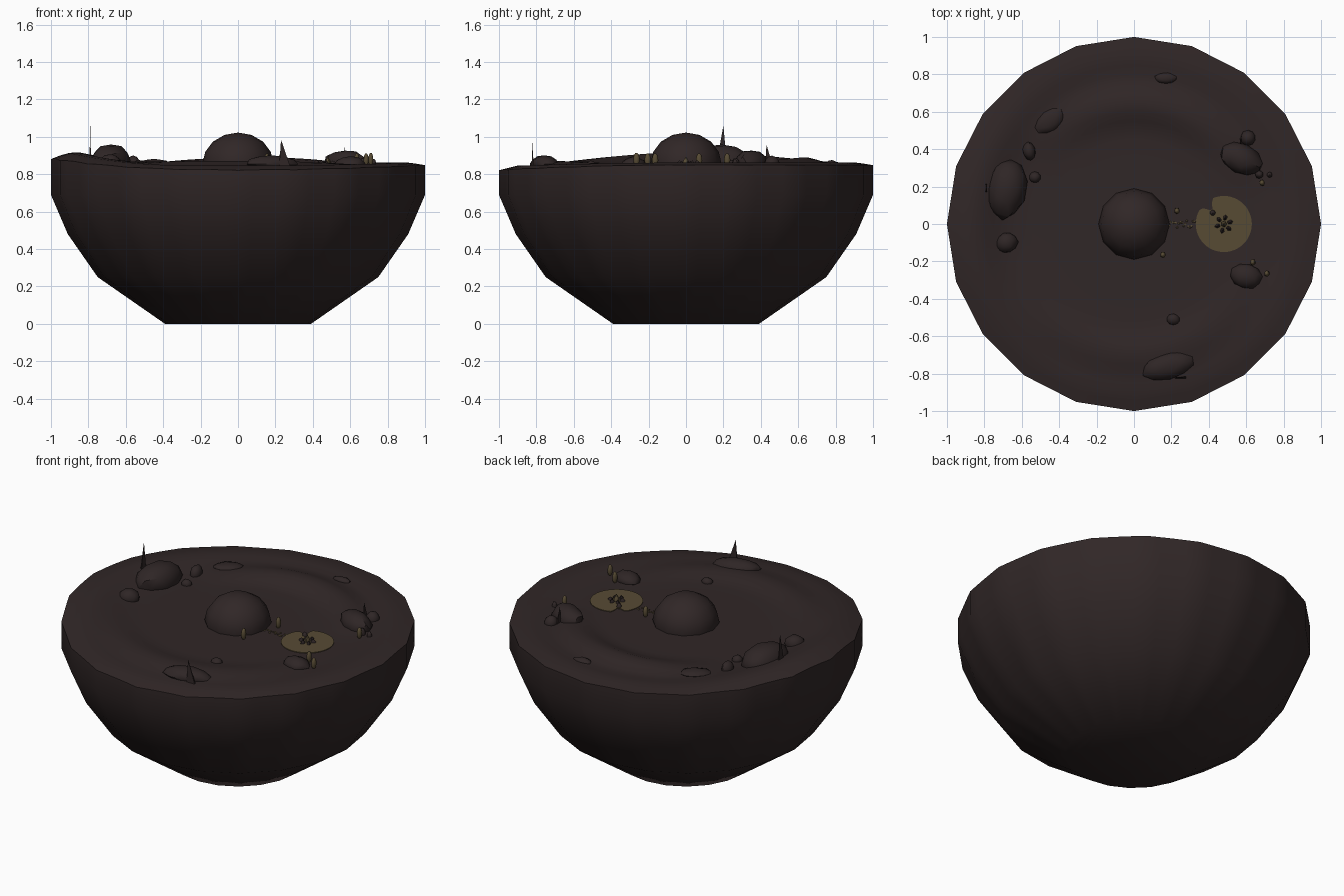
import bpy, bmesh, math, random
from mathutils import Vector, Matrix

if "Cube" in bpy.data.objects:
    bpy.data.objects.remove(bpy.data.objects["Cube"])
random.seed(4)

def mat(name, c):
    m = bpy.data.materials.new(name)
    m.diffuse_color = (*c, 1)
    m.use_nodes = True
    m.node_tree.nodes["Principled BSDF"].inputs["Base Color"].default_value = m.diffuse_color
    return m

EARTH = mat("dark earth", (0.030, 0.020, 0.020))
SAND = mat("dull sand", (0.095, 0.070, 0.034))
STONE = mat("dark stone", (0.028, 0.019, 0.019))

def finish(bm, name, m, smooth=40):
    bmesh.ops.recalc_face_normals(bm, faces=bm.faces)
    me = bpy.data.meshes.new(name)
    bm.to_mesh(me)
    bm.free()
    me.materials.append(m)
    ob = bpy.data.objects.new(name, me)
    bpy.context.collection.objects.link(ob)
    if smooth:
        bpy.context.view_layer.objects.active = ob
        ob.select_set(True)
        bpy.ops.object.shade_smooth_by_angle(angle=math.radians(smooth))
        ob.select_set(False)
    return ob

def bump(x, c, w):
    t = min(1, abs(x - c) / w)
    return 0.5 + 0.5 * math.cos(math.pi * t)

def ground(x, y):
    """Height of the sandy top: a shallow floor, low rim and two crescent dunes."""
    r = math.hypot(x, y)
    a = math.degrees(math.atan2(y, x)) % 360
    z = 0.846
    z += 0.045 * bump(r, 0.64, 0.17) * bump(a, 82, 65) ** 0.5      # back dune
    z += 0.026 * bump(r, 0.69, 0.16) * bump(a, 268, 75) ** 0.5     # front dune
    z += 0.055 * bump(r, 0.86, 0.25) * bump(a, 180, 70)            # left bank
    z += 0.018 * bump(r, 0.88, 0.16) * (1 - bump(a, 270, 100))     # rim
    if r > 0.9:
        z += (r - 0.9) * (0.10 * bump(a, 180, 90) - 0.25 * bump(a, 270, 90))
    return z

# bowl-shaped planet half with a 20-sided outline and dune top
N = 80
def poly(a):
    step = math.pi / 10
    return math.cos(step / 2) / math.cos((a % step) - step / 2)

bm = bmesh.new()
rings = []
profile = [(0.39, 0), (0.75, 0.25), (0.91, 0.48), (1, 0.69)]
tops = [1, 0.95, 0.9, 0.85, 0.8, 0.75, 0.7, 0.65, 0.6, 0.55, 0.5, 0.45, 0.35, 0.2]
for r, z in profile + [(t, None) for t in tops]:
    ring = []
    for i in range(N):
        a = 2 * math.pi * i / N
        k = r * (poly(a) if z is not None or r > 0.9 else 1)
        x, y = k * math.cos(a), k * math.sin(a)
        ring.append(bm.verts.new((x, y, ground(x, y) if z is None else z)))
    rings.append(ring)
for p, q in zip(rings, rings[1:]):
    for i in range(N):
        j = (i + 1) % N
        bm.faces.new((p[i], p[j], q[j], q[i]))
bm.faces.new(rings[0])
bm.faces.new(rings[-1])
finish(bm, "bowl_and_dunes", EARTH, 45)

# central dome
bm = bmesh.new()
bmesh.ops.create_uvsphere(bm, u_segments=12, v_segments=8, radius=1,
    matrix=Matrix.Translation((0, 0, 0.855)) @ Matrix.Diagonal((0.19, 0.19, 0.168, 1)))
finish(bm, "central_dome", EARTH, 45)

# boulders: x, y, half sizes, turn in degrees, height above ground
def rock(name, x, y, sx, sy, h, turn=0, m=STONE, sub=2, jitter=0.06):
    bm = bmesh.new()
    bmesh.ops.create_icosphere(bm, subdivisions=sub, radius=1)
    for v in bm.verts:
        v.co *= 1 + random.uniform(-jitter, jitter)
    M = (Matrix.Translation((x, y, ground(x, y))) @ Matrix.Rotation(math.radians(turn), 4, 'Z')
         @ Matrix.Diagonal((sx, sy, h, 1)))
    bm.transform(M)
    return finish(bm, name, m, 40)

rocks = [(-0.68, 0.19, 0.105, 0.165, 0.10, -8), (-0.68, -0.10, 0.06, 0.055, 0.05, 20),
         (-0.56, 0.39, 0.035, 0.05, 0.05, 10), (-0.53, 0.25, 0.03, 0.03, 0.03, 0),
         (0.57, 0.35, 0.12, 0.08, 0.07, -25), (0.61, 0.46, 0.042, 0.042, 0.045, 0),
         (0.67, 0.265, 0.022, 0.022, 0.04, 0), (0.725, 0.263, 0.015, 0.015, 0.03, 0),
         (0.60, -0.28, 0.085, 0.065, 0.045, -15), (0.21, -0.51, 0.035, 0.03, 0.025, 0),
         (0.18, -0.76, 0.14, 0.07, 0.045, 12), (0.17, 0.78, 0.06, 0.03, 0.02, 0),
         (-0.45, 0.55, 0.085, 0.055, 0.02, 35), (0.42, 0.06, 0.016, 0.016, 0.03, 0)]
for i, (x, y, sx, sy, h, t) in enumerate(rocks):
    rock(f"boulder_{i}", x, y, sx, sy, h, t)

# thin upright stone blades: base centre, base half width, lean and axis
def blade(name, x, y, axis, half, lean, top):
    bm = bmesh.new()
    d = Vector((1, 0, 0)) if axis == 'x' else Vector((0, 1, 0))
    n = Vector((d.y, d.x, 0)) * 0.005
    c = Vector((x, y, 0.84))
    base = [bm.verts.new(c + d * s * half + n * t) for s, t in ((-1, -1), (1, -1), (1, 1), (-1, 1))]
    tip = bm.verts.new(Vector((x, y, top)) + d * lean)
    bm.faces.new(base)
    for i in range(4):
        bm.faces.new((base[i], base[(i + 1) % 4], tip))
    finish(bm, name, STONE, 0)

blade("front_blade", 0.25, -0.82, 'x', 0.03, -0.02, 0.985)
blade("left_blade", -0.79, 0.19, 'y', 0.03, 0.01, 1.06)
blade("right_blade", 0.57, 0.445, 'y', 0.02, -0.015, 0.96)

# round sand patch with a notch towards the upper left
bm = bmesh.new()
pts = []
for i in range(48):
    a = 2 * math.pi * i / 48
    deg = math.degrees(a)
    r = 0.15 - 0.055 * bump(deg, 130, 18)
    pts.append(bm.verts.new((0.48 + r * math.cos(a), r * math.sin(a), 0.849)))
top = bm.faces.new(pts)
ext = bmesh.ops.extrude_face_region(bm, geom=[top])
bmesh.ops.translate(bm, vec=(0, 0, 0.004), verts=[v for v in ext["geom"] if isinstance(v, bmesh.types.BMVert)])
finish(bm, "sand_patch", SAND, 30)

# ring of small stones and a centre stone on the patch
for i in range(6):
    a = i * math.pi / 3 + 0.3
    rock(f"hearth_stone_{i}", 0.48 + 0.035 * math.cos(a), 0.035 * math.sin(a),
         0.017, 0.013, 0.028, math.degrees(a), STONE, 1)
rock("hearth_centre", 0.48, 0, 0.018, 0.018, 0.05, 0, SAND, 1)

# pebble trail from the dome to the patch
for i in range(18):
    rock(f"trail_pebble_{i}", 0.18 + i * 0.0085, random.uniform(-0.02, 0.02),
         0.007, 0.007, 0.006, 0, SAND, 1)

# little upright capsule sprouts
for i, (x, y) in enumerate([(0.23, 0.07), (0.155, -0.165), (0.635, -0.205),
                            (0.71, -0.265), (0.685, 0.22)]):
    z = ground(x, y)
    bm = bmesh.new()
    bmesh.ops.create_uvsphere(bm, u_segments=10, v_segments=8, radius=1,
        matrix=Matrix.Translation((x, y, z + 0.03)) @ Matrix.Diagonal((0.014, 0.017, 0.036, 1)))
    finish(bm, f"sprout_{i}", SAND, 60)
